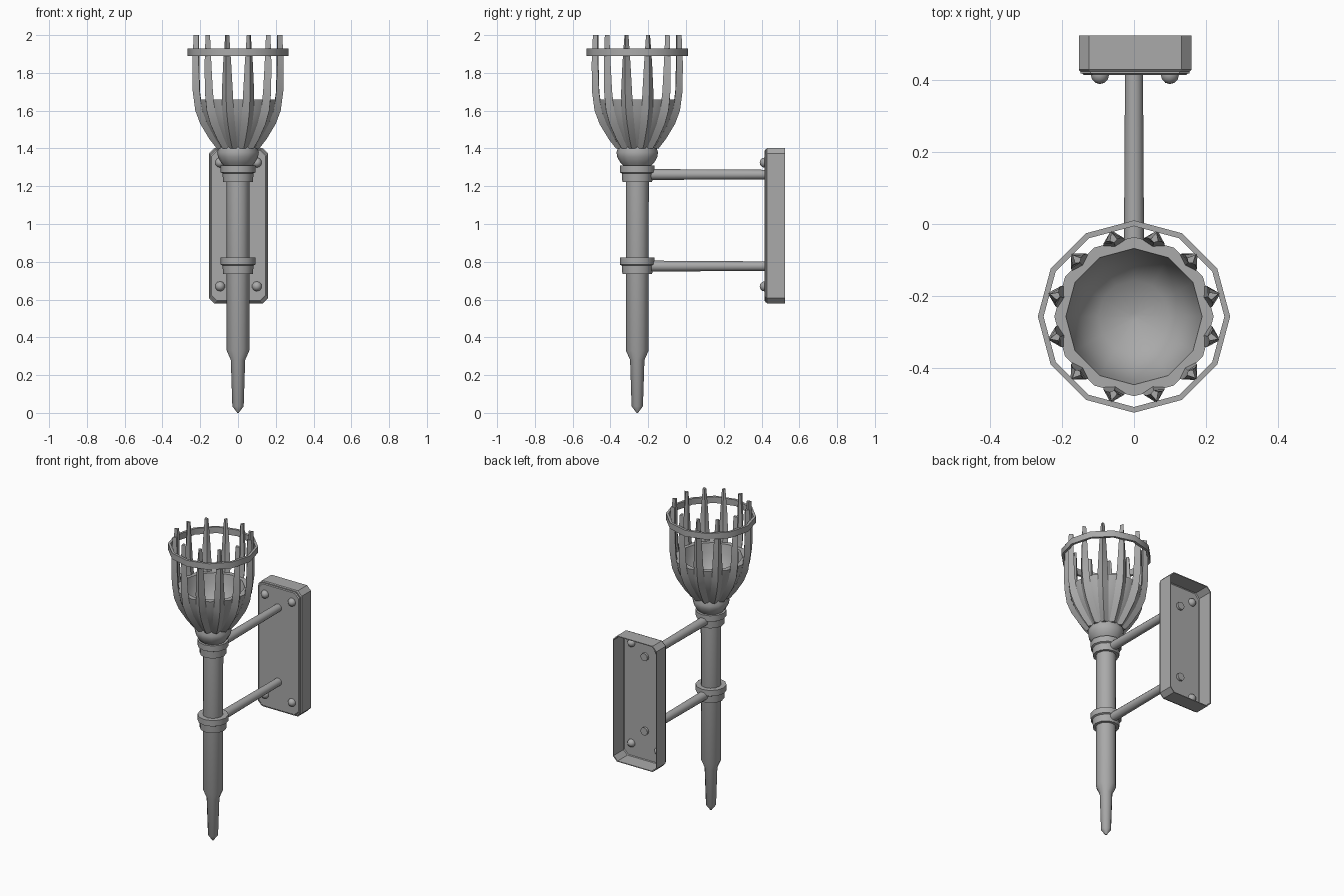
import bpy, bmesh, math
from mathutils import Vector, Matrix

cube = bpy.data.objects.get("Cube")
if cube:
    bpy.data.objects.remove(cube, do_unlink=True)

AXIS = Vector((0, -0.258, 0))   # vertical axis of the torch
SIDES = 12

iron = bpy.data.materials.new("grey_iron")
iron.use_nodes = True
GREY = (0.4, 0.4, 0.4, 1)
iron.diffuse_color = GREY
iron.node_tree.nodes["Principled BSDF"].inputs["Base Color"].default_value = GREY


def finish(name, bm, angle=40):
    """Turn a bmesh into a named, shaded object."""
    bmesh.ops.remove_doubles(bm, verts=bm.verts, dist=0.0001)
    bmesh.ops.recalc_face_normals(bm, faces=bm.faces)
    mesh = bpy.data.meshes.new(name)
    bm.to_mesh(mesh)
    bm.free()
    mesh.materials.append(iron)
    obj = bpy.data.objects.new(name, mesh)
    bpy.context.collection.objects.link(obj)
    bpy.ops.object.select_all(action='DESELECT')
    obj.select_set(True)
    bpy.context.view_layer.objects.active = obj
    bpy.ops.object.shade_smooth_by_angle(angle=math.radians(angle))
    return obj


def loft(bm, rings, closed=False, caps=True):
    """Skin a list of equal-length point rings."""
    loops = [[bm.verts.new(p) for p in ring] for ring in rings]
    pairs = list(zip(loops, loops[1:]))
    if closed:
        pairs.append((loops[-1], loops[0]))
    n = len(loops[0])
    for a, b in pairs:
        for i in range(n):
            j = (i + 1) % n
            bm.faces.new((a[i], a[j], b[j], b[i]))
    if caps and not closed:
        bm.faces.new(loops[0][::-1])
        bm.faces.new(loops[-1])


def circle(r, z):
    return [AXIS + Vector((r * math.cos(t), r * math.sin(t), z))
            for t in (math.tau * i / SIDES for i in range(SIDES))]


def turned(name, profile, closed=False):
    """Revolve a (radius, height) profile round the torch axis."""
    bm = bmesh.new()
    loft(bm, [circle(r, z) for r, z in profile], closed)
    return finish(name, bm)


# Shaft with its pointed foot
turned("shaft", [(0.004, 0), (0.03, 0.035), (0.038, 0.28), (0.06, 0.33), (0.061, 1.32)])

# Collars that clamp the shaft
for name, z in (("lower_collar", 0.735), ("upper_collar", 1.223)):
    turned(name, [(0.079, z), (0.082, z + 0.045), (0.092, z + 0.05), (0.092, z + 0.088)])

# Rounded neck under the basket
turned("neck", [(0.066, 1.3), (0.09, 1.325), (0.106, 1.355), (0.11, 1.38), (0.1, 1.41)])

# Hollow cup
turned("cup", [(0.095, 1.4), (0.135, 1.45), (0.183, 1.53), (0.21, 1.6), (0.222, 1.66),
               (0.19, 1.66), (0.178, 1.6), (0.15, 1.53), (0.1, 1.48), (0.01, 1.46)])

# Hoop round the spikes
turned("hoop", [(0.268, 1.89), (0.268, 1.93), (0.252, 1.93), (0.252, 1.89)], closed=True)

# Ridged spikes: height, outer radius, half width, depth
SPIKE = [(1.4, 0.117, 0.022, 0.03), (1.45, 0.157, 0.027, 0.035), (1.53, 0.207, 0.031, 0.04),
         (1.6, 0.234, 0.032, 0.04), (1.7, 0.248, 0.03, 0.04), (1.85, 0.25, 0.022, 0.038),
         (2.0, 0.243, 0.011, 0.03)]
bm = bmesh.new()
for k in range(SIDES):
    turn = Matrix.Rotation(math.tau * (k + 0.5) / SIDES, 3, 'Z')
    loft(bm, [[AXIS + turn @ Vector(p) for p in
               ((r, 0, z), (r - d * 0.75, w, z), (r - d, 0, z), (r - d * 0.75, -w, z))]
              for z, r, w, d in SPIKE])
finish("basket_spikes", bm, 30)


# Arms from the collars to the wall plate
def arm(name, z):
    bm = bmesh.new()
    rings = []
    for y, r in ((-0.2, 0.029), (0.1, 0.027), (0.435, 0.025)):
        rings.append([Vector((r * math.cos(t), y, z + r * math.sin(t)))
                      for t in (math.tau * i / SIDES for i in range(SIDES))])
    loft(bm, rings)
    finish(name, bm)


arm("lower_arm", 0.777)
arm("upper_arm", 1.262)


# Wall plate: a shallow tray with clipped corners, open at the back
def outline(inset, y, clip=0.028):
    hx, hz = 0.157 - inset, 0.411 - inset
    quarter = [(hx, hz - clip), (hx - clip, hz)]
    right_top = quarter
    left_top = [(-x, z) for x, z in reversed(quarter)]
    points = right_top + left_top
    points += [(-x, -z) for x, z in points]
    return [Vector((x + 0.003, y, z + 0.991)) for x, z in points]


bm = bmesh.new()
wall = 0.005
loft(bm, [outline(wall, 0.42), outline(wall, 0.525), outline(0, 0.525),
          outline(0, 0.43), outline(0.014, 0.415)])
finish("wall_plate", bm, 30)

# Domed bolts at the plate corners
for side, x in (("right", -0.095), ("left", 0.1)):
    for level, z in (("lower", 0.67), ("upper", 1.325)):
        bm = bmesh.new()
        bmesh.ops.create_uvsphere(bm, u_segments=10, v_segments=6, radius=0.027)
        place = Matrix.Translation((x, 0.417, z)) @ Matrix.Rotation(math.pi / 2, 4, 'X')
        bmesh.ops.transform(bm, matrix=place, verts=bm.verts)
        finish(f"{level}_{side}_bolt", bm, 60)
